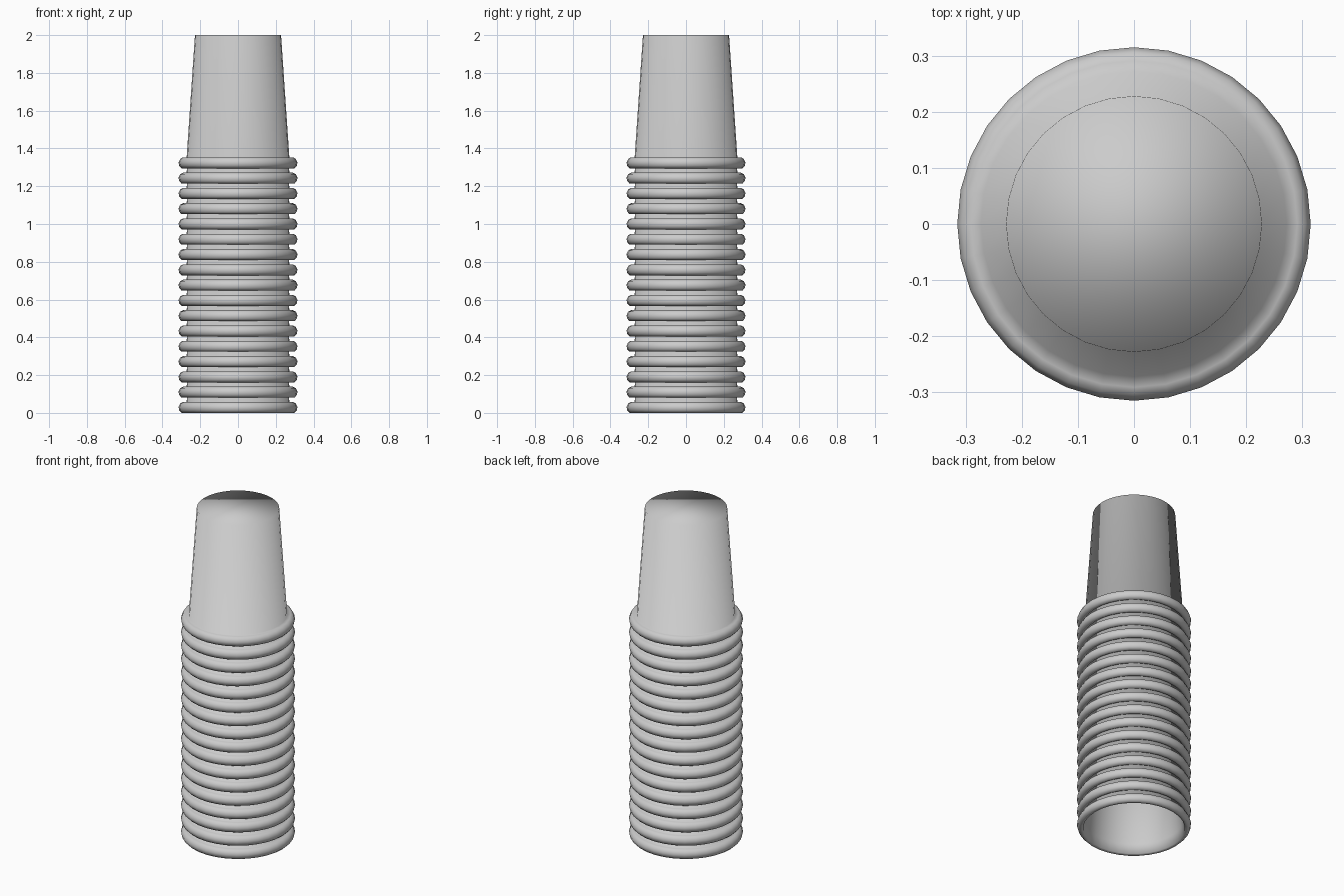
import bpy, bmesh
from math import cos, sin, pi

if "Cube" in bpy.data.objects:
    bpy.data.objects.remove(bpy.data.objects["Cube"])

SIDES = 32
COUNT = 17
HEIGHT = 0.705
PITCH = (2.0 - HEIGHT) / (COUNT - 1)

# Upside-down cup, (radius, z): outer wall, rolled lip, thin inner wall
PROFILE = [
    (0.228, HEIGHT), (0.272, 0.058),
    (0.291, 0.058), (0.306, 0.050), (0.315, 0.031), (0.311, 0.013), (0.299, 0.0),
    (0.281, 0.003), (0.269, 0.058), (0.225, HEIGHT - 0.004),
]


def lathe(name, profile):
    bm = bmesh.new()
    rings = [[bm.verts.new((r * cos(2 * pi * i / SIDES), r * sin(2 * pi * i / SIDES), z))
              for i in range(SIDES)] for r, z in profile]
    for a, b in zip(rings, rings[1:]):
        for i in range(SIDES):
            j = (i + 1) % SIDES
            bm.faces.new((a[i], b[i], b[j], a[j]))
    # closed cup base, outside and inside
    bm.faces.new(rings[0])
    bm.faces.new(rings[-1][::-1])
    bmesh.ops.recalc_face_normals(bm, faces=bm.faces)
    for f in bm.faces:
        f.smooth = True
    mesh = bpy.data.meshes.new(name)
    bm.to_mesh(mesh)
    bm.free()
    return mesh


# Stack of nested cups sharing one mesh
cup_mesh = lathe("cup", PROFILE)
for n in range(COUNT):
    cup = bpy.data.objects.new(f"cup_{n + 1:02d}", cup_mesh)
    cup.location.z = n * PITCH
    bpy.context.collection.objects.link(cup)
